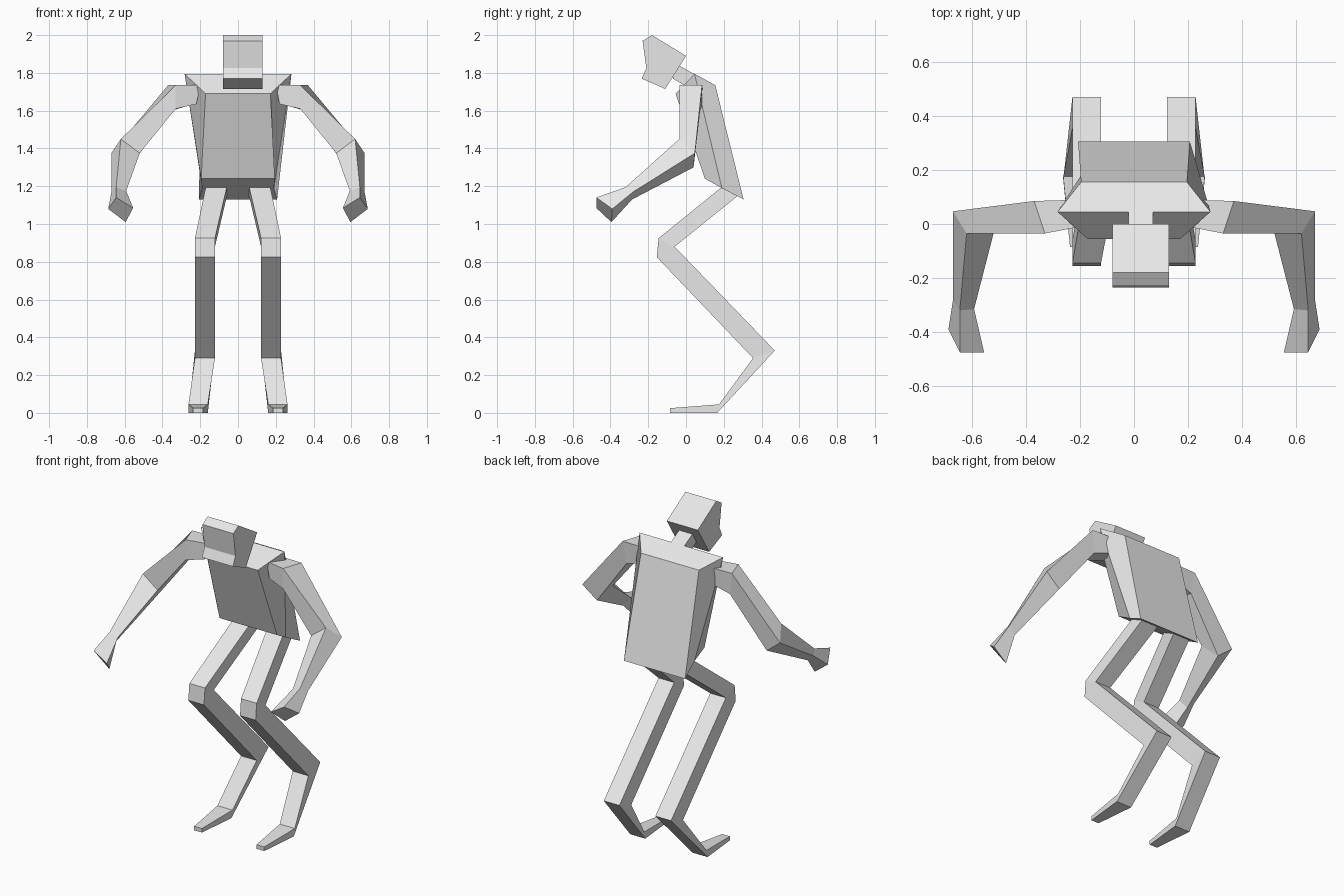
import bpy
import bmesh

if "Cube" in bpy.data.objects:
    bpy.data.objects.remove(bpy.data.objects["Cube"])

grey = bpy.data.materials.new("light grey")
grey.diffuse_color = (0.8, 0.8, 0.8, 1)
grey.use_nodes = True
grey.node_tree.nodes["Principled BSDF"].inputs["Base Color"].default_value = grey.diffuse_color


def loft(name, rings, side=1):
    """Skin a chain of equal-sized rings into a closed, flat-faced solid."""
    bm = bmesh.new()
    loops = [[bm.verts.new((x * side, y, z)) for x, y, z in r] for r in rings]
    n = len(loops[0])
    for a, b in zip(loops, loops[1:]):
        for i in range(n):
            j = (i + 1) % n
            bm.faces.new((a[i], a[j], b[j], b[i]))
    bm.faces.new(loops[0])
    bm.faces.new(loops[-1])
    bmesh.ops.remove_doubles(bm, verts=bm.verts, dist=0.0005)
    bmesh.ops.recalc_face_normals(bm, faces=bm.faces)
    me = bpy.data.meshes.new(name)
    bm.to_mesh(me)
    bm.free()
    me.materials.append(grey)
    ob = bpy.data.objects.new(name, me)
    bpy.context.collection.objects.link(ob)
    return ob


def prism(name, profile, x0, x1):
    """Side profile (y, z) extruded across x."""
    return loft(name, [[(x, y, z) for y, z in profile] for x in (x0, x1)])


# head and neck, set slightly to one side
prism("head", [(-.23, 1.97), (-.18, 2.0), (0, 1.89), (-.11, 1.715),
               (-.235, 1.77), (-.21, 1.825)], -.08, .13)
prism("neck", [(-.07, 1.85), (-.03, 1.835), (.06, 1.785), (.0, 1.73),
               (-.07, 1.77)], -.02, .07)


# torso: narrow chest, wide middle, back; each slice is top then bottom
def slice_(top_w, y0, z0, bot_w, y1, z1):
    return [(-top_w, y0, z0), (top_w, y0, z0), (bot_w, y1, z1), (-bot_w, y1, z1)]


loft("torso", [slice_(.172, -.055, 1.69, .195, .10, 1.24),
               slice_(.283, .045, 1.795, .19, .19, 1.19),
               slice_(.196, .155, 1.735, .207, .305, 1.13)])

# arm rings: top front, outer back, lower back, inner front
arm = [
    [(.20, -.01, 1.735), (.20, .09, 1.735), (.22, .09, 1.64), (.22, -.01, 1.635)],
    [(.33, -.035, 1.735), (.37, .085, 1.735), (.35, .075, 1.60), (.33, -.035, 1.61)],
    [(.62, -.035, 1.45), (.67, .047, 1.375), (.575, .04, 1.30), (.52, -.035, 1.375)],
    [(.645, -.32, 1.195), (.67, -.28, 1.17), (.625, -.285, 1.13), (.592, -.315, 1.175)],
    [(.645, -.475, 1.14), (.687, -.39, 1.08), (.595, -.395, 1.01), (.555, -.475, 1.085)],
]

# leg rings: x range, front point (y, z), back point (y, z)
leg_path = [
    (.058, .170, (.195, 1.20), (.275, 1.15)),
    (.122, .228, (-.145, .925), (-.06, .88)),
    (.122, .228, (-.155, .825), (-.06, .88)),
    (.122, .228, (.355, .29), (.47, .33)),
    (.160, .262, (.175, .045), (.165, 0)),
    (.185, .237, (-.085, .025), (-.085, 0)),
]
leg = [[(a, *f), (b, *f), (b, *k), (a, *k)] for a, b, f, k in leg_path]

for label, side in (("left", -1), ("right", 1)):
    loft(label + "_arm", arm, side)
    loft(label + "_leg", leg, side)
